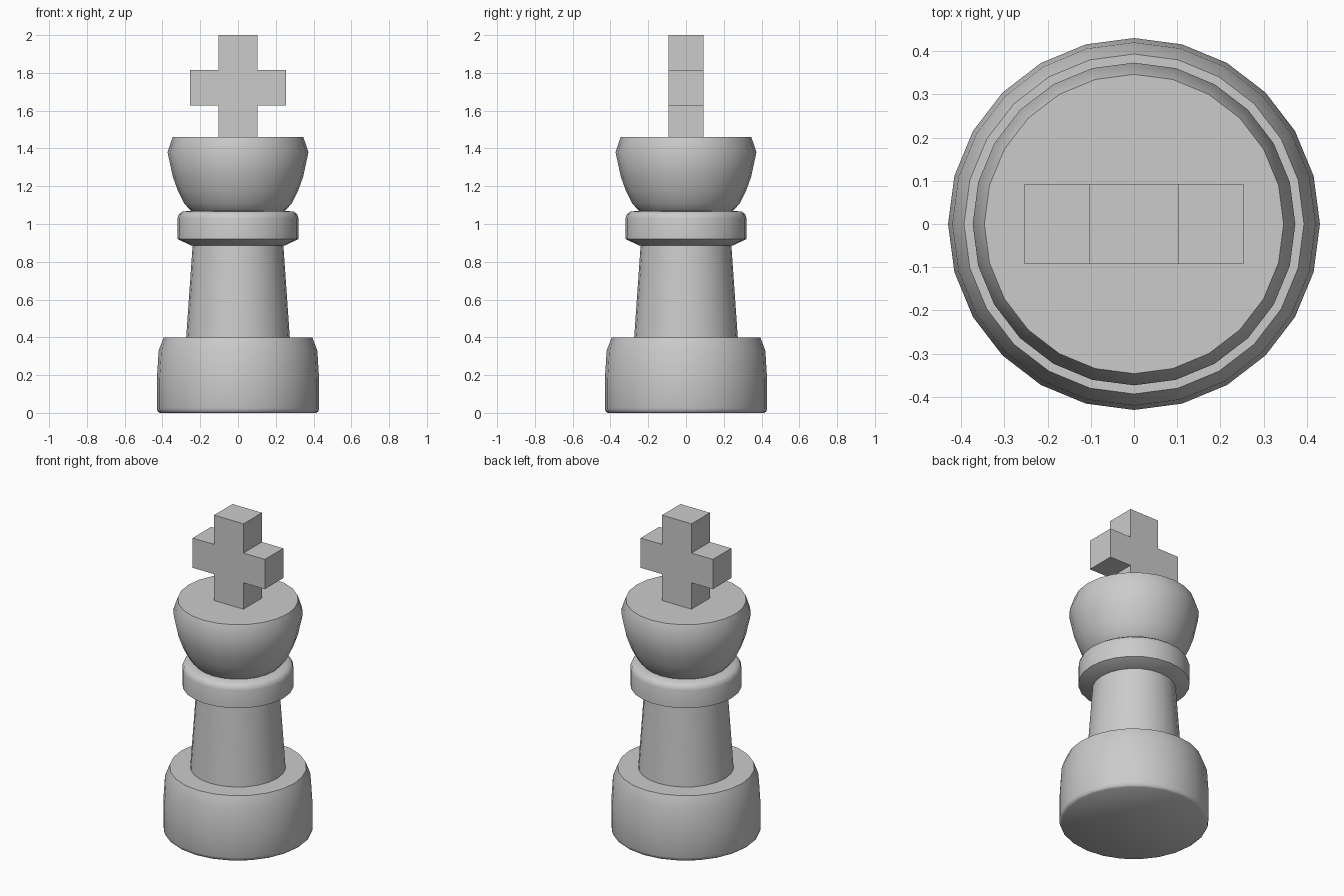
import bpy, bmesh, math
from mathutils import Matrix, Vector

cube = bpy.data.objects.get("Cube")
if cube:
    bpy.data.objects.remove(cube, do_unlink=True)

SIDES = 24

# Single stone-grey material
grey = bpy.data.materials.new("light_grey")
grey.use_nodes = True
colour = (0.6, 0.6, 0.6, 1)
grey.diffuse_color = colour
grey.node_tree.nodes["Principled BSDF"].inputs["Base Color"].default_value = colour


def finish(name, bm, smooth_angle=None):
    bmesh.ops.recalc_face_normals(bm, faces=bm.faces)
    mesh = bpy.data.meshes.new(name)
    bm.to_mesh(mesh)
    bm.free()
    mesh.materials.append(grey)
    obj = bpy.data.objects.new(name, mesh)
    bpy.context.collection.objects.link(obj)
    if smooth_angle:
        bpy.ops.object.select_all(action='DESELECT')
        obj.select_set(True)
        bpy.context.view_layer.objects.active = obj
        bpy.ops.object.shade_smooth_by_angle(angle=math.radians(smooth_angle))
    return obj


def turned(name, profile):
    """Closed solid of revolution from (radius, height) points."""
    bm = bmesh.new()
    rings = []
    for r, z in profile:
        rings.append([bm.verts.new(Matrix.Rotation(math.tau * i / SIDES, 3, 'Z') @ Vector((r, 0, z)))
                      for i in range(SIDES)])
    for low, high in zip(rings, rings[1:]):
        for i in range(SIDES):
            j = (i + 1) % SIDES
            bm.faces.new((low[i], low[j], high[j], high[i]))
    bm.faces.new(rings[0])
    bm.faces.new(rings[-1])
    return finish(name, bm, 42)


# Turned parts, bottom to top
turned("base", [(0.415, 0), (0.425, 0.008), (0.43, 0.025), (0.43, 0.17), (0.42, 0.33), (0.393, 0.4)])
turned("column", [(0.275, 0.39), (0.24, 0.89)])
turned("collar", [(0.245, 0.885), (0.32, 0.92), (0.32, 1.03), (0.313, 1.052), (0.295, 1.066), (0.24, 1.07)])
turned("crown", [(0.235, 1.06), (0.255, 1.075), (0.285, 1.11), (0.318, 1.175),
                 (0.345, 1.25), (0.373, 1.38), (0.346, 1.46)])

# Cross: outline extruded through its depth
post, arm, depth = 0.103, 0.253, 0.092
foot, arm_low, arm_high, tip = 1.45, 1.627, 1.815, 2.0
half = [(post, foot), (post, arm_low), (arm, arm_low), (arm, arm_high), (post, arm_high), (post, tip)]
outline = half + [(-x, z) for x, z in reversed(half)]
bm = bmesh.new()
front = bm.faces.new([bm.verts.new((x, -depth, z)) for x, z in outline])
back = bmesh.ops.extrude_face_region(bm, geom=[front], use_keep_orig=True)
bmesh.ops.translate(bm, vec=(0, 2 * depth, 0),
                    verts=[v for v in back["geom"] if isinstance(v, bmesh.types.BMVert)])
finish("cross", bm)
